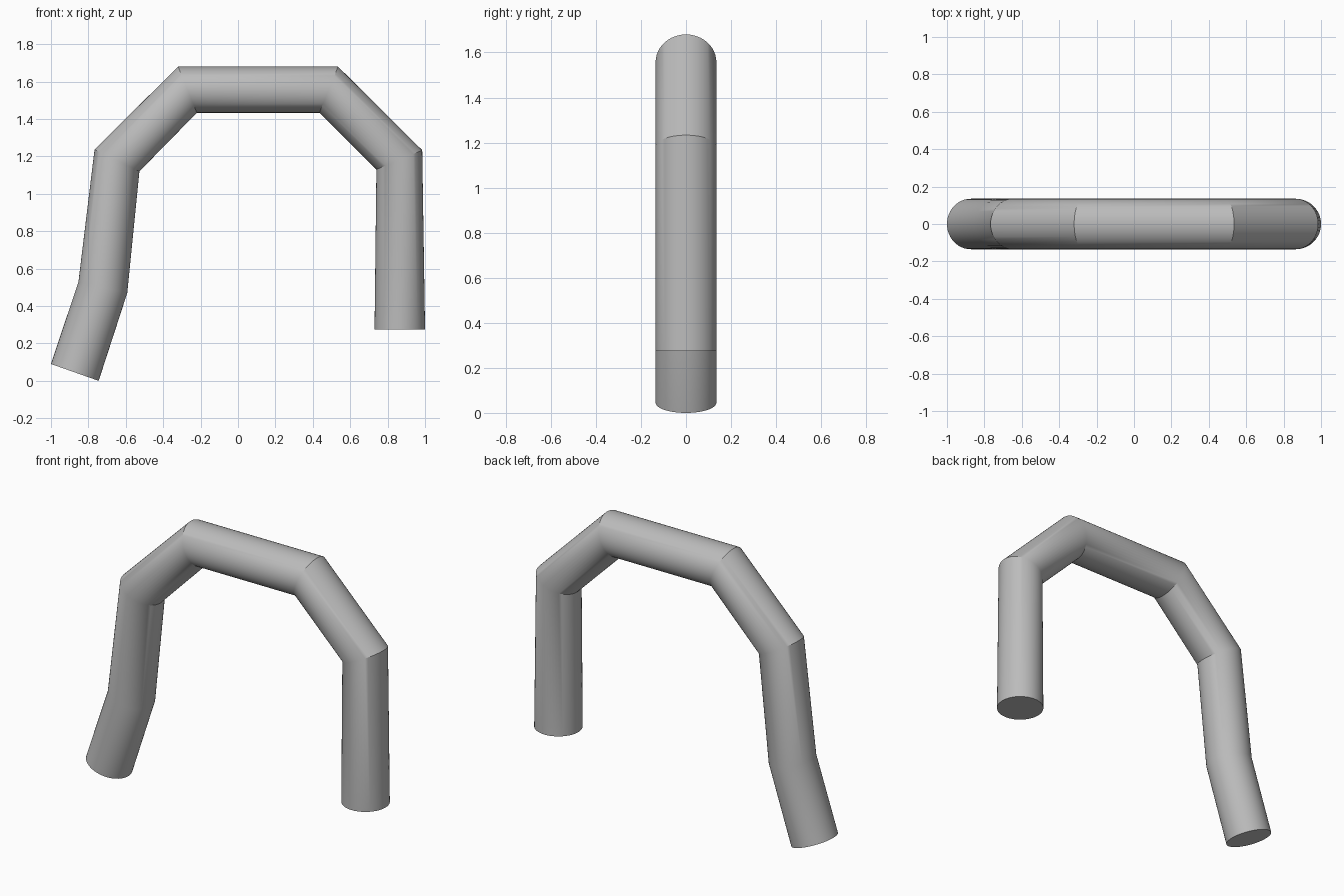
import bpy, bmesh, math
from mathutils import Vector

cube = bpy.data.objects.get("Cube")
if cube:
    bpy.data.objects.remove(cube, do_unlink=True)

# Plain grey surface
grey = bpy.data.materials.new("grey")
grey.use_nodes = True
color = (0.5, 0.5, 0.5, 1)
grey.diffuse_color = color
grey.node_tree.nodes["Principled BSDF"].inputs["Base Color"].default_value = color

# Mitre joints along the pipe: outer (x, z) and inner (x, z)
JOINTS = [
    ((-1.0, 0.09), (-0.745, 0.0)),
    ((-0.853, 0.53), (-0.592, 0.47)),
    ((-0.767, 1.237), (-0.527, 1.12)),
    ((-0.32, 1.68), (-0.22, 1.433)),
    ((0.535, 1.68), (0.435, 1.433)),
    ((0.985, 1.233), (0.74, 1.13)),
    ((1.0, 0.275), (0.73, 0.275)),
]
SIDES = 48
RADIUS = 0.135

bm = bmesh.new()


def joint_ring(outer, inner):
    """Elliptical mitre section spanning the outer and inner bend points."""
    o, i = Vector((outer[0], 0, outer[1])), Vector((inner[0], 0, inner[1]))
    mid, half = (o + i) / 2, (o - i) / 2
    side = Vector((0, RADIUS, 0))
    angles = [math.tau * k / SIDES for k in range(SIDES)]
    return [bm.verts.new(mid + half * math.cos(a) + side * math.sin(a)) for a in angles]


# Tube walls between joints, and flat end caps
rings = [joint_ring(*j) for j in JOINTS]
for a, b in zip(rings, rings[1:]):
    for k in range(SIDES):
        n = (k + 1) % SIDES
        bm.faces.new((a[k], a[n], b[n], b[k]))
bm.faces.new(rings[0])
bm.faces.new(rings[-1])
bmesh.ops.recalc_face_normals(bm, faces=bm.faces[:])

mesh = bpy.data.meshes.new("bent_pipe")
bm.to_mesh(mesh)
bm.free()
mesh.materials.append(grey)
pipe = bpy.data.objects.new("bent_pipe", mesh)
bpy.context.collection.objects.link(pipe)

# Smooth round walls with crisp mitres and end rims
bpy.ops.object.select_all(action="DESELECT")
pipe.select_set(True)
bpy.context.view_layer.objects.active = pipe
bpy.ops.object.shade_smooth_by_angle(angle=math.radians(30))
